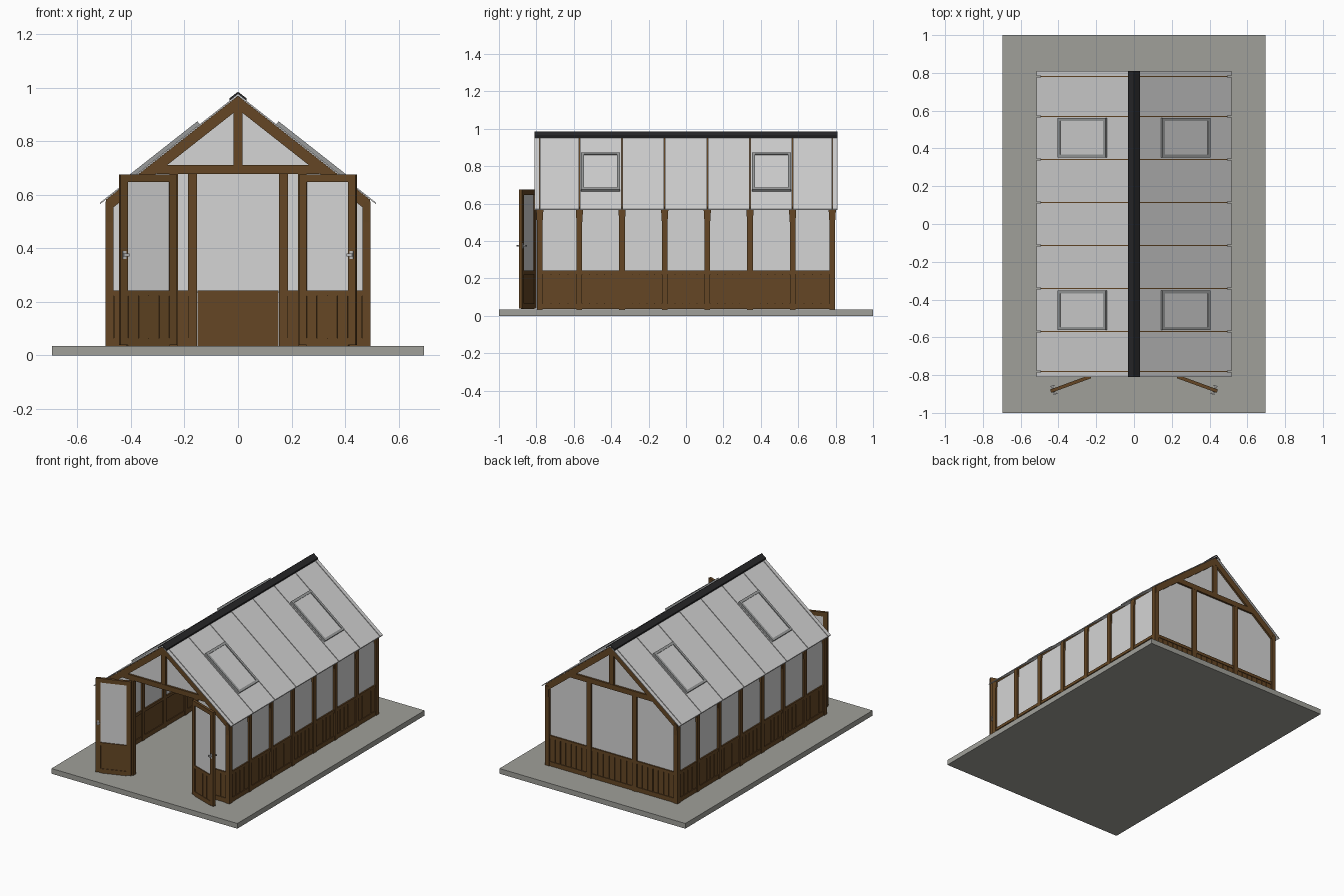
import bpy, bmesh, math
from mathutils import Matrix, Vector

if "Cube" in bpy.data.objects:
    bpy.data.objects.remove(bpy.data.objects["Cube"])


def material(name, r, g, b):
    m = bpy.data.materials.new(name)
    m.diffuse_color = (r, g, b, 1)
    m.use_nodes = True
    m.node_tree.nodes["Principled BSDF"].inputs["Base Color"].default_value = m.diffuse_color
    return m


WOOD = material("stained wood", 0.13, 0.062, 0.018)
GLASS = material("pale glass", 0.66, 0.66, 0.66)
STONE = material("stone grey", 0.35, 0.35, 0.32)
CAP = material("dark ridge", 0.02, 0.02, 0.022)
FRAME = material("vent grey", 0.32, 0.33, 0.33)
METAL = material("handle metal", 0.5, 0.5, 0.5)
I = Matrix.Identity(4)
FLIP = Matrix.Scale(-1, 4, Vector((1, 0, 0)))


def box(x0, x1, y0, y1, z0, z1):
    return ([(x0, z0), (x1, z0), (x1, z1), (x0, z1)], y0, y1)


def part(name, mat, prisms, M=I):
    """One object from prisms: an xz outline extruded from y0 to y1."""
    bm = bmesh.new()
    for pts, y0, y1 in prisms:
        a = [bm.verts.new((x, y0, z)) for x, z in pts]
        b = [bm.verts.new((x, y1, z)) for x, z in pts]
        bm.faces.new(a)
        bm.faces.new(b[::-1])
        n = len(pts)
        for i in range(n):
            j = (i + 1) % n
            bm.faces.new((a[i], b[i], b[j], a[j]))
    bm.transform(M)
    bmesh.ops.recalc_face_normals(bm, faces=bm.faces)
    me = bpy.data.meshes.new(name)
    bm.to_mesh(me)
    bm.free()
    me.materials.append(mat)
    ob = bpy.data.objects.new(name, me)
    bpy.context.collection.objects.link(ob)
    return ob


def place(x, y, deg):
    return Matrix.Translation((x, y, 0)) @ Matrix.Rotation(math.radians(deg), 4, 'Z')


def dado(u0, u1, t=0.012):
    """Sill, rail and vertical boards of a lower wall panel; outside is -y."""
    out = [box(u0, u1, -t, t, 0.036, 0.066), box(u0, u1, -t, t, 0.222, 0.242),
           box(u0, u1, -0.002, t * 0.6, 0.066, 0.222)]
    n = max(2, round((u1 - u0) / 0.042))
    w = (u1 - u0) / n
    for i in range(n):
        out.append(box(u0 + i * w + 0.002, u0 + (i + 1) * w - 0.002,
                       -t * 0.65, 0, 0.066, 0.222))
    return out


SLOPE = 0.786
RIDGE = 0.976


def roof_z(x):
    return RIDGE - SLOPE * abs(x)


def slope_bar(x0, x1, top, depth, s):
    """Outline of a bar following the roof slope, s = side."""
    return [(s * x0, roof_z(x0) - top), (s * x1, roof_z(x1) - top),
            (s * x1, roof_z(x1) - top - depth), (s * x0, roof_z(x0) - top - depth)]


# Base slab
part("base_slab", STONE, [box(-0.695, 0.695, -1, 1, 0, 0.035)])

# Side walls: posts, board panels, glass
POSTS = [-0.782, -0.57, -0.342, -0.114, 0.114, 0.342, 0.57, 0.782]
for side, M in (("right", place(0.48, 0, 90)), ("left", place(-0.48, 0, -90))):
    posts, panels, panes, brackets = [], [], [], []
    for i, u in enumerate(POSTS):
        posts.append(box(u - 0.015, u + 0.015, -0.015, 0.015, 0.035, 0.575))
        brackets.append(([(u - 0.014, 0.48), (u + 0.014, 0.48),
                          (u + 0.02, 0.575), (u - 0.02, 0.575)], -0.012, 0.012))
        if i:
            a, b = POSTS[i - 1] + 0.015, u - 0.015
            panels += dado(a, b)
            panes.append(box(a, b, -0.003, 0.003, 0.242, 0.575))
    part(side + "_wall_posts", WOOD, posts, M)
    part(side + "_post_brackets", WOOD, brackets, M)
    part(side + "_wall_boards", WOOD, panels, M)
    part(side + "_wall_glass", GLASS, panes, M)

# Back wall
MB = place(0, 0.782, 180)
part("back_boards", WOOD, dado(-0.465, -0.187) + dado(-0.152, 0.152) + dado(0.187, 0.465), MB)
part("back_posts", WOOD, [box(s * 0.17 - 0.0175, s * 0.17 + 0.0175, -0.015, 0.015, 0.035, 0.68)
                          for s in (-1, 1)], MB)
part("back_glass", GLASS, [([(-0.47, 0.235), (0.47, 0.235), (0.47, 0.565), (0, 0.945),
                             (-0.47, 0.565)], -0.003, 0.003)], MB)

# Front wall either side of the doorway, and glazed gable
MF = place(0, -0.782, 0)
part("front_boards", WOOD, dado(-0.465, -0.255) + dado(0.255, 0.465), MF)
part("door_posts", WOOD, [box(s * 0.24 - 0.015, s * 0.24 + 0.015, -0.015, 0.015, 0.035, 0.68)
                          for s in (-1, 1)], MF)
panes = [([(s * 0.25, 0.235), (s * 0.47, 0.235), (s * 0.47, 0.56), (s * 0.29, 0.69),
           (s * 0.25, 0.69)], -0.003, 0.003) for s in (-1, 1)]
panes.append(([(-0.3, 0.69), (0.3, 0.69), (0, 0.935)], -0.003, 0.003))
part("front_glass", GLASS, panes, MF)

# Gable beams and king posts
for name, M in (("front", MF), ("back", MB)):
    part(name + "_tie_beam", WOOD, [box(-0.305, 0.305, -0.016, 0.016, 0.677, 0.711)], M)
    part(name + "_king_post", WOOD, [box(-0.017, 0.017, -0.014, 0.014, 0.711, 0.95)], M)

# Rafters and roof glass with narrow joints
EDGES = [-0.81] + POSTS + [0.81]
for s, side in ((1, "right"), (-1, "left")):
    part(side + "_rafters", WOOD,
         [(slope_bar(0, 0.493, 0.007, 0.05, s), u - 0.016, u + 0.016) for u in POSTS])
    part(side + "_roof_glass", GLASS,
         [(slope_bar(0, 0.515, 0, 0.006, s), a + 0.0025 * (a > -0.8), b - 0.0025 * (b < 0.8))
          for a, b in zip(EDGES, EDGES[1:])])

# Ridge cap
part("ridge_cap", CAP, [([(0, 0.985), (0.031, 0.961), (0.031, 0.95), (0, 0.968),
                          (-0.031, 0.95), (-0.031, 0.961)], -0.81, 0.81)])

# Roof vents
A = math.atan(SLOPE)
TILT = Matrix.Translation((0, 0, RIDGE)) @ Matrix.Rotation(A, 4, 'Y')
x0, x1, w = 0.143 / math.cos(A), 0.397 / math.cos(A), 0.016
for side, F in (("right", I), ("left", FLIP)):
    for end, c in (("front", -0.457), ("back", 0.457)):
        y0, y1 = c - 0.104, c + 0.104
        part(f"{side}_{end}_vent_frame", FRAME,
             [box(x0, x1, y0, y0 + w, 0, 0.014), box(x0, x1, y1 - w, y1, 0, 0.014),
              box(x0, x0 + w, y0 + w, y1 - w, 0, 0.014),
              box(x1 - w, x1, y0 + w, y1 - w, 0, 0.014)], F @ TILT)
        part(f"{side}_{end}_vent_pane", GLASS,
             [box(x0 + w, x1 - w, y0 + w, y1 - w, 0.001, 0.008)], F @ TILT)

# Open double doors with handles
D = place(0.23, -0.808, -20)
W = 0.225
for side, F in (("right", I), ("left", FLIP)):
    M = F @ D
    part(side + "_door_frame", WOOD,
         [box(0, 0.03, -0.009, 0.009, 0.04, 0.675), box(W - 0.03, W, -0.009, 0.009, 0.04, 0.675),
          box(0.03, W - 0.03, -0.009, 0.009, 0.647, 0.675)] + dado(0.03, W - 0.03, 0.009), M)
    part(side + "_door_glass", GLASS, [box(0.03, W - 0.03, -0.003, 0.003, 0.242, 0.647)], M)
    grips = [box(W - 0.019, W - 0.011, -0.024, 0.024, 0.371, 0.379)]
    for s in (-1, 1):
        grips.append(box(W - 0.022, W - 0.008, min(s * 0.009, s * 0.012),
                         max(s * 0.009, s * 0.012), 0.36, 0.39))
        grips.append(box(W - 0.03, W - 0.008, min(s * 0.019, s * 0.025),
                         max(s * 0.019, s * 0.025), 0.37, 0.38))
    part(side + "_door_handle", METAL, grips, M)
